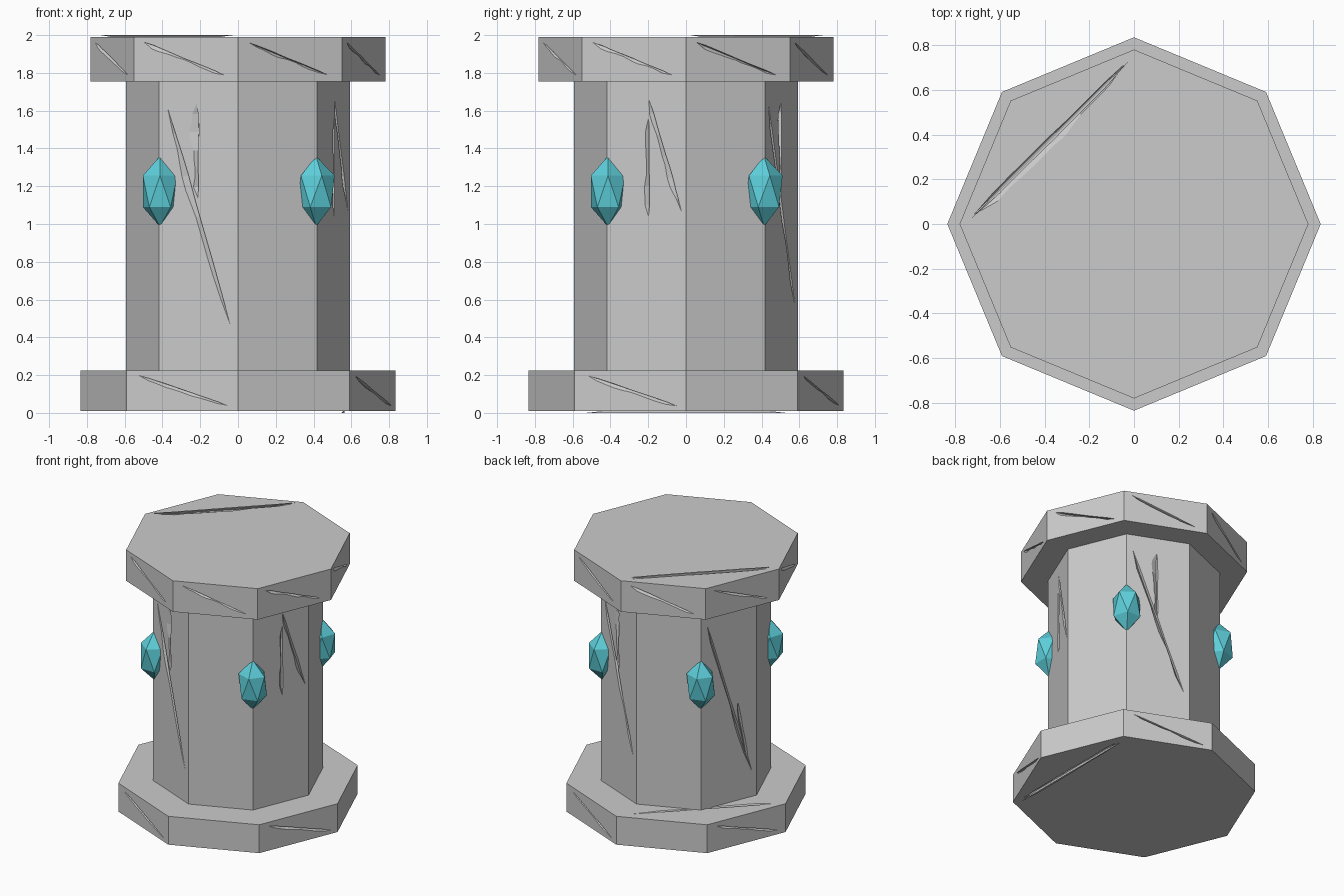
import bpy, bmesh, random
from math import cos, sin, pi, radians
from mathutils import Vector

if "Cube" in bpy.data.objects:
    bpy.data.objects.remove(bpy.data.objects["Cube"])

random.seed(4)
UP = Vector((0, 0, 1))


def corner(radius, deg, z):
    return Vector((radius * cos(radians(deg)), radius * sin(radians(deg)), z))


def to_object(name, bm):
    bmesh.ops.recalc_face_normals(bm, faces=bm.faces[:])
    mesh = bpy.data.meshes.new(name)
    bm.to_mesh(mesh)
    bm.free()
    obj = bpy.data.objects.new(name, mesh)
    bpy.context.collection.objects.link(obj)
    return obj


def octagon(name, radius, z0, z1):
    bm = bmesh.new()
    ring = [bm.verts.new(corner(radius, 45 * i, z0)) for i in range(8)]
    face = bm.faces.new(ring)
    top = bmesh.ops.extrude_face_region(bm, geom=[face])["geom"]
    bmesh.ops.translate(bm, vec=(0, 0, z1 - z0),
                        verts=[v for v in top if isinstance(v, bmesh.types.BMVert)])
    return to_object(name, bm)


def sliver(bm, p0, p1, n, width, depth, out=0.012, steps=6):
    """Ragged tapering wedge lying along p0-p1 on a surface with normal n."""
    t = (p1 - p0).normalized()
    s = n.cross(t)
    first, last = bm.verts.new(p0 + n * out), bm.verts.new(p1 + n * out)
    rings = []
    for i in range(1, steps):
        f = i / steps
        c = p0.lerp(p1, f)
        w = width * random.uniform(0.35, 1.0) * (1.15 - 0.6 * f)
        d = depth * random.uniform(0.6, 1.0)
        rings.append([bm.verts.new(c + s * 0.25 * w + n * out),
                      bm.verts.new(c - s * w + n * out),
                      bm.verts.new(c + s * 0.05 * w - n * d)])
    for k in range(3):
        j = (k + 1) % 3
        bm.faces.new((first, rings[0][k], rings[0][j]))
        bm.faces.new((last, rings[-1][j], rings[-1][k]))
        for a, b in zip(rings, rings[1:]):
            bm.faces.new((a[k], b[k], b[j], a[j]))


def side_crack(bm, radius, deg, a, b, width, depth):
    """Crack on a side face; a and b are (-1..1 across the face, height)."""
    n = corner(1, deg, 0)
    u = UP.cross(n)
    pts = [n * radius * cos(pi / 8) + u * radius * sin(pi / 8) * x + UP * z for x, z in (a, b)]
    sliver(bm, pts[0], pts[1], n, width, depth)


def flat_crack(bm, radius, deg0, deg1, z, n, width, depth):
    sliver(bm, corner(radius * 0.97, deg0, z), corner(radius * 0.97, deg1, z), n, width, depth)


def carve(obj, bm):
    cutter = to_object("crack_cutter", bm)
    cutter.hide_render = True
    mod = obj.modifiers.new("cracks", "BOOLEAN")
    mod.operation, mod.solver, mod.object = "DIFFERENCE", "EXACT", cutter
    mod.use_self = True
    bpy.context.view_layer.objects.active = obj
    bpy.ops.object.modifier_apply(modifier=mod.name)
    bpy.data.objects.remove(cutter)


def lip(name, radius, deg0, deg1, z, n, shift):
    """Thin raised edge beside a flat crack."""
    p0, p1 = corner(radius * 0.9, deg0, z), corner(radius * 0.9, deg1, z)
    s = n.cross((p1 - p0).normalized()) * shift
    bm = bmesh.new()
    sliver(bm, p0 + s, p1 + s, n, 0.02, 0.01, out=0.01)
    to_object(name, bm)


# Octagonal base, column and cap
base = octagon("base", 0.835, 0.01, 0.225)
column = octagon("column", 0.592, 0.20, 1.78)
cap = octagon("cap", 0.78, 1.755, 1.99)

# Base cracks: every second side, plus top and underside
bm = bmesh.new()
for deg in (67.5, 157.5, 247.5, 337.5):
    side_crack(bm, 0.835, deg, (-0.9, 0.21), (0.95, 0.025), 0.03, 0.02)
flat_crack(bm, 0.835, 180, 90, 0.225, UP, 0.05, 0.02)
flat_crack(bm, 0.835, 315, 45, 0.01, -UP, 0.06, 0.02)
carve(base, bm)

# Column cracks with a short branch on each cracked side
bm = bmesh.new()
for deg, low in ((67.5, 0.5), (157.5, 0.35), (247.5, 0.38)):
    side_crack(bm, 0.592, deg, (-0.9, 1.7), (0.92, low), 0.05, 0.025)
for deg in (67.5, 247.5):
    side_crack(bm, 0.592, deg, (-0.05, 1.68), (-0.02, 1.1), 0.08, 0.025)
side_crack(bm, 0.592, 157.5, (0.3, 1.0), (0.7, 0.5), 0.06, 0.025)
side_crack(bm, 0.592, 337.5, (0.0, 1.7), (0.95, 1.02), 0.06, 0.025)
side_crack(bm, 0.592, 337.5, (0.05, 1.6), (0.05, 1.0), 0.05, 0.025)
carve(column, bm)

# Cap cracks: all eight sides and one across the top
bm = bmesh.new()
for i in range(8):
    side_crack(bm, 0.78, 22.5 + 45 * i, (-0.92, 1.975), (0.85, 1.775), 0.03, 0.02)
flat_crack(bm, 0.78, 180, 90, 1.99, UP, 0.075, 0.025)
carve(cap, bm)

lip("cap_crack_lip", 0.78, 180, 90, 1.99, UP, 0.035)
lip("base_crack_lip", 0.835, 315, 45, 0.01, -UP, 0.03)

# Four faceted crystals on alternate column edges
cyan = bpy.data.materials.new("crystal_cyan")
cyan.diffuse_color = (0.11, 0.62, 0.70, 1)
cyan.use_nodes = True
cyan.node_tree.nodes["Principled BSDF"].inputs["Base Color"].default_value = cyan.diffuse_color
for i in range(4):
    bpy.ops.mesh.primitive_ico_sphere_add(
        subdivisions=1, radius=1, location=corner(0.584, 45 + 90 * i, 1.173),
        rotation=(0, 0, radians(90 * (i + 1))))
    gem = bpy.context.object
    gem.name = f"crystal_{i + 1}"
    gem.scale = (0.11, 0.107, 0.186)
    gem.data.materials.append(cyan)
